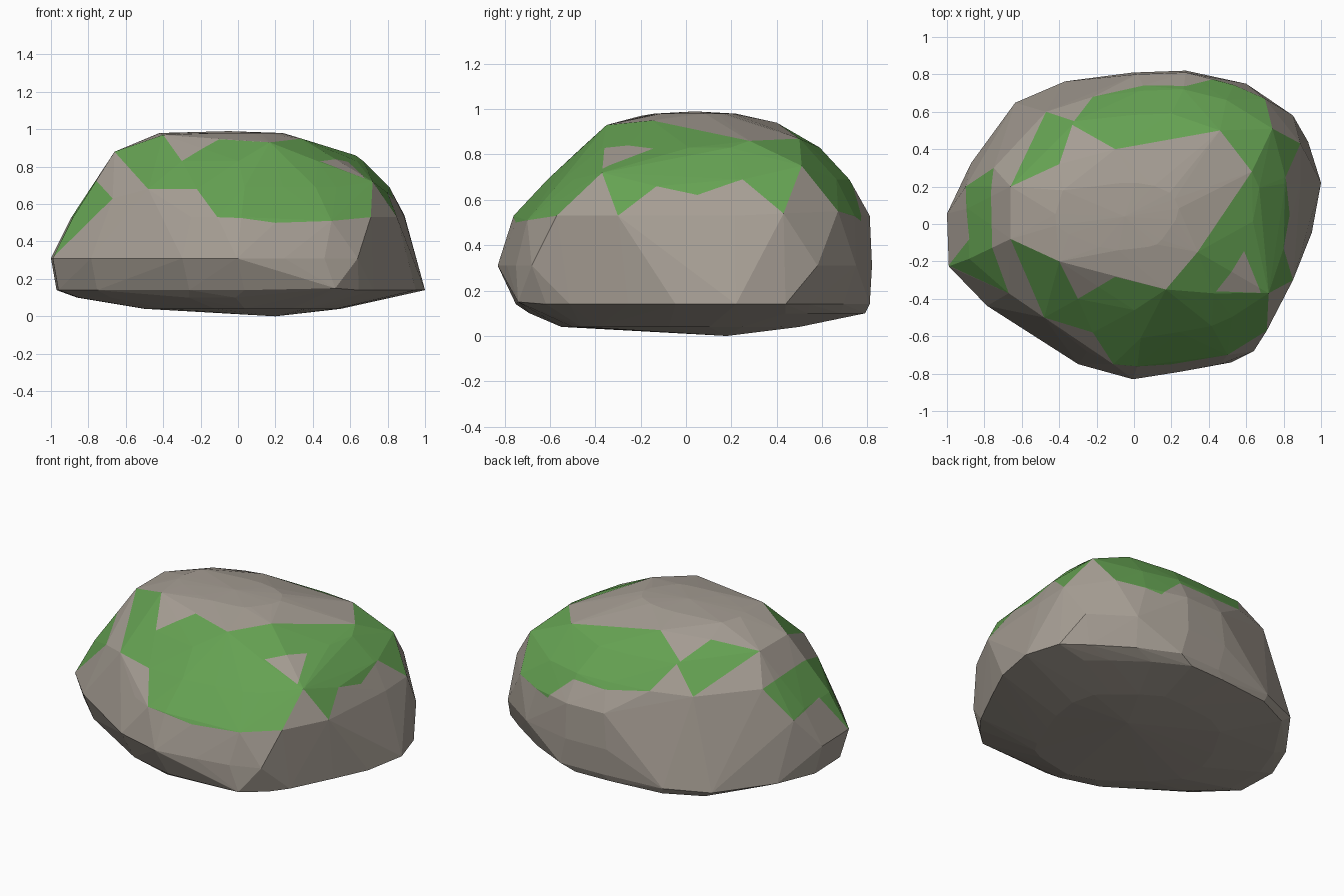
import bpy, bmesh
from mathutils import Vector

if "Cube" in bpy.data.objects:
    bpy.data.objects.remove(bpy.data.objects["Cube"])


def make_material(name, color):
    mat = bpy.data.materials.new(name)
    mat.use_nodes = True
    mat.diffuse_color = color
    mat.node_tree.nodes["Principled BSDF"].inputs["Base Color"].default_value = color
    return mat


# Plan outline of the boulder, anticlockwise
outline = [(1, .2), (.93, .43), (.85, .58), (.6, .75), (.31, .82), (.02, .81),
           (-.39, .77), (-.66, .65), (-.73, .5), (-.9, .31), (-1, .06), (-.99, -.22),
           (-.78, -.43), (-.52, -.58), (-.28, -.74), (.02, -.82), (.28, -.78),
           (.5, -.74), (.64, -.68), (.72, -.57), (.85, -.3), (.95, -.08)]

# Levels from bottom to top: height, x range, y range
levels = [(.04, -.5, .55, -.55, .5), (.1, -.86, .8, -.69, .79),
          (.14, -.97, 1, -.75, .81), (.31, -1, .95, -.83, .82),
          (.53, -.89, .89, -.76, .81), (.69, -.77, .81, -.61, .72),
          (.83, -.69, .67, -.46, .59), (.98, -.42, .24, -.14, .22)]

# Lowest and highest points, then corners that stand out from the levels
corners = [(.2, .18, 0), (-.05, .04, .99), (-.38, .18, .98),
           (.85, .58, .31), (.6, .75, .31), (.64, -.68, .31), (.52, -.74, .15)]

# Moss corners on the surface: main band, side patch, bare notch
moss_band = [(-.66, .2, .88), (-.47, .6, .69), (-.32, .55, .84), (-.22, .68, .69),
             (.05, .74, .65), (.27, .72, .64), (.43, .76, .5), (.7, .67, .55),
             (.74, .51, .75), (.89, .43, .54), (.81, .25, .69), (.83, .05, .62),
             (.8, -.13, .66), (.85, -.3, .53), (.72, -.37, .72), (.71, -.57, .53),
             (.5, -.7, .51), (.2, -.75, .5), (-.11, -.75, .53), (-.22, -.58, .68),
             (-.48, -.5, .68), (-.66, -.08, .88), (-.4, -.2, .97), (-.3, -.4, .83),
             (-.1, -.28, .94), (.17, -.35, .93), (.34, -.15, .95), (.63, .28, .86),
             (.46, .5, .87), (-.1, .4, .94), (-.33, .53, .85), (-.4, .32, .93)]
side_patch = [(-.75, .3, .7), (-.9, .2, .5), (-.87, -.08, .53),
              (-.99, -.22, .31), (-.67, -.37, .63), (-.73, -.08, .7)]
bare_notch = [(.57, -.14, .8), (.68, -.37, .74), (.44, -.36, .83)]
loops = [[Vector(p) for p in loop] for loop in (moss_band, side_patch, bare_notch)]


def reach(px, py, z):
    """Draw in the upper back right corner and the lower back left corner."""
    if px < -.3 and py > .3 and z > .2:
        return .88
    if px > .5 and py > .5 and z < .2:
        return .93
    return 1


def project(p):
    """Central projection from the base onto a plane above."""
    return p.x / p.z, p.y / p.z


def inside(point, loop):
    u, v = project(point)
    hit = False
    for a, b in zip(loop, loop[1:] + loop[:1]):
        (au, av), (bu, bv) = project(a), project(b)
        if (av > v) != (bv > v) and u < au + (v - av) * (bu - au) / (bv - av):
            hit = not hit
    return hit


def is_upper(face):
    return min(v.co.z for v in face.verts) > .25


def overlaps(face, a, b):
    spots = [project(v.co) for v in face.verts]
    ends = project(a), project(b)
    return all(min(s[i] for s in spots) < max(e[i] for e in ends) + .01 and
               max(s[i] for s in spots) > min(e[i] for e in ends) - .01
               for i in range(2))


# Boulder body: a faceted hull around the levels, the corners and the moss
bm = bmesh.new()
for z, x0, x1, y0, y1 in levels:
    for px, py in outline:
        k = reach(px, py, z)
        bm.verts.new(((x0 + x1 + k * px * (x1 - x0)) / 2,
                      (y0 + y1 + k * py * (y1 - y0) / .82) / 2, z))
for spot in corners + moss_band + side_patch:
    bm.verts.new(spot)
bmesh.ops.convex_hull(bm, input=bm.verts[:])
loose = [v for v in bm.verts if not v.link_faces]
bmesh.ops.delete(bm, geom=loose, context='VERTS')
bmesh.ops.recalc_face_normals(bm, faces=bm.faces[:])

# Cut the moss borders into the facets
for loop in loops:
    for a, b in zip(loop, loop[1:] + loop[:1]):
        faces = [f for f in bm.faces if is_upper(f) and overlaps(f, a, b)]
        edges = {e for f in faces for e in f.edges}
        verts = {v for f in faces for v in f.verts}
        bmesh.ops.bisect_plane(bm, geom=faces + list(edges) + list(verts), dist=.0005,
                               plane_co=(0, 0, 0), plane_no=a.cross(b).normalized())

# Moss lies in the band and patch, but not in the notch
for face in bm.faces:
    face.smooth = False
    if is_upper(face):
        centre = face.calc_center_median()
        face.material_index = sum(inside(centre, loop) for loop in loops) % 2

mesh = bpy.data.meshes.new("mossy_boulder")
bm.to_mesh(mesh)
bm.free()
mesh.materials.append(make_material("grey_rock", (.38, .34, .295, 1)))
mesh.materials.append(make_material("green_moss", (.13, .36, .085, 1)))
boulder = bpy.data.objects.new("mossy_boulder", mesh)
bpy.context.collection.objects.link(boulder)
